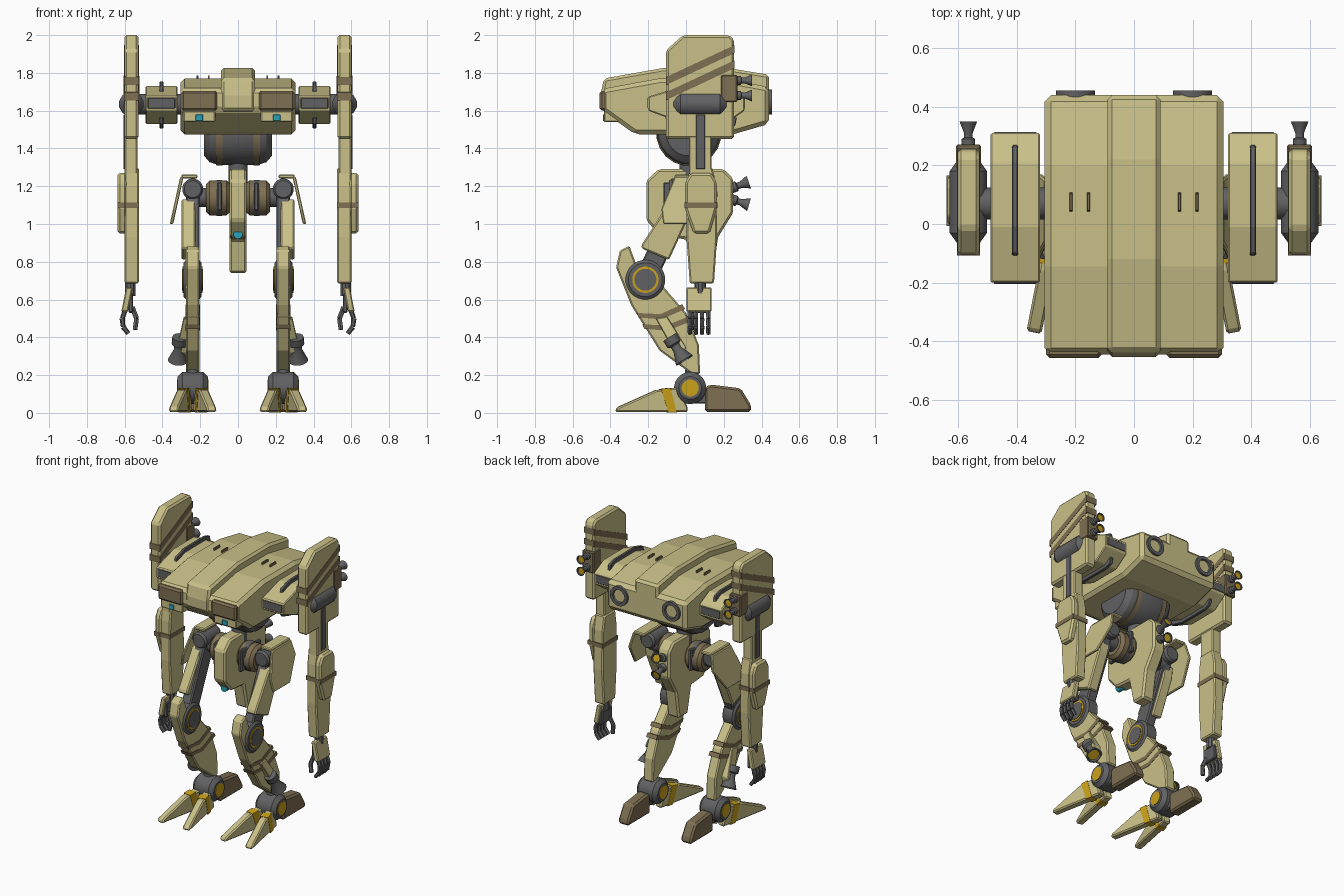
import bpy, bmesh, math
from mathutils import Vector, Matrix


def material(name, col):
    m = bpy.data.materials.new(name)
    m.diffuse_color = (*col, 1)
    return m


TAN = material("tan_armour", (0.59, 0.53, 0.25))
BROWN = material("brown_trim", (0.21, 0.16, 0.085))
DARK = material("dark_metal", (0.12, 0.12, 0.125))
GOLD = material("gold", (0.60, 0.36, 0.01))
CYAN = material("cyan_lamp", (0.02, 0.38, 0.52))


def finish(name, bm, mat, mir, bevel=0, smooth=False):
    bmesh.ops.recalc_face_normals(bm, faces=bm.faces)
    me = bpy.data.meshes.new(name)
    bm.to_mesh(me)
    bm.free()
    me.materials.append(mat)
    if smooth:
        me.shade_smooth()
        me.set_sharp_from_angle(angle=math.radians(32))
    ob = bpy.data.objects.new(name, me)
    bpy.context.collection.objects.link(ob)
    if bevel:
        b = ob.modifiers.new("bevel", 'BEVEL')
        b.width, b.segments, b.limit_method = bevel, 1, 'ANGLE'
        b.angle_limit = math.radians(25)
    if mir:
        ob.modifiers.new("mirror", 'MIRROR').use_mirror_merge = False
    return ob


def prism(name, pts, x0, x1, mat=TAN, mir=True, bevel=0.008, warp=None):
    """Side profile of (y, z) points extruded from x0 to x1."""
    bm = bmesh.new()
    a = [bm.verts.new((x0, y, z)) for y, z in pts]
    b = [bm.verts.new((x1, y, z)) for y, z in pts]
    bm.faces.new(a)
    bm.faces.new(b[::-1])
    for i in range(len(pts)):
        j = (i + 1) % len(pts)
        bm.faces.new((a[i], a[j], b[j], b[i]))
    if warp:
        for v in bm.verts:
            v.co = warp(v.co)
    return finish(name, bm, mat, mir, bevel)


def box(name, x0, x1, y0, y1, z0, z1, mat=TAN, mir=True, bevel=0.006, warp=None):
    return prism(name, [(y0, z0), (y1, z0), (y1, z1), (y0, z1)], x0, x1, mat, mir, bevel, warp)


def lathe(name, p, d, prof, mat=DARK, mir=True, n=24):
    """Profile of (distance, radius) pairs turned round direction d from point p."""
    bm = bmesh.new()
    M = Matrix.Translation(p) @ Vector(d).to_track_quat('Z', 'Y').to_matrix().to_4x4()
    rings = [[bm.verts.new(M @ Vector((r * math.cos(t), r * math.sin(t), h)))
              for t in (2 * math.pi * (k + .5) / n for k in range(n))] for h, r in prof]
    for a, b in zip(rings, rings[1:]):
        for k in range(n):
            bm.faces.new((a[k], a[(k + 1) % n], b[(k + 1) % n], b[k]))
    bm.faces.new(rings[0])
    bm.faces.new(rings[-1])
    return finish(name, bm, mat, mir, 0, True)


def rod(name, p, q, r, mat=DARK, n=6, r2=None):
    d = Vector(q) - Vector(p)
    return lathe(name, p, d, [(0, r), (d.length, r2 or r)], mat, True, n)


def nozzle(name, p, d, s=1.0, mir=True):
    prof = [(0, .024), (.025, .024), (.03, .015), (.045, .015), (.085, .031), (.085, .025), (.06, .016)]
    lathe(name, p, d, [(h * s, r * s) for h, r in prof], DARK, mir, 14)
    q = Vector(p) + Vector(d).normalized() * .068 * s
    lathe(name + "_glow", q, d, [(0, .018 * s), (.01 * s, .022 * s)], GOLD, mir, 14)


# Hull: two side bodies, raised spine, windows, sensors
prism("hull_body", [(-.445, 1.60), (-.445, 1.715), (-.145, 1.77), (.2, 1.77), (.44, 1.725), (.44, 1.53),
                    (.25, 1.475), (-.27, 1.475)], -.305, .305, TAN, False, .022)
prism("hull_spine", [(-.45, 1.60), (-.453, 1.68), (-.435, 1.77), (-.12, 1.826), (.22, 1.826), (.44, 1.79),
                     (.44, 1.57), (.2, 1.55), (-.2, 1.55)], -.09, .09, TAN, False, .015)
box("hull_window", .11, .3, -.457, -.38, 1.60, 1.705, BROWN, bevel=.012)
box("sensor_block", .12, .29, -.435, -.32, 1.54, 1.60)
box("sensor_lamp", .185, .225, -.44, -.42, 1.545, 1.58, CYAN, bevel=.003)
for x in (.155, .215):
    prism("roof_handle", [(.04, 1.76), (.045, 1.787), (.105, 1.787), (.11, 1.76)], x - .005, x + .005, BROWN, bevel=.002)
lathe("rear_port", (.2, .43, 1.645), (0, 1, 0), [(0, .067), (.025, .067), (.025, .045), (.005, .042)])
lathe("rear_port_disc", (.2, .43, 1.645), (0, 1, 0), [(0, .04), (.016, .04)], TAN)

# Belly turret drum and waist post
lathe("belly_drum", (-.18, .015, 1.48), (1, 0, 0), [(0, .12), (.03, .155), (.08, .17), (.28, .17), (.33, .155), (.36, .12)], DARK, False, 20)
lathe("belly_band", (.083, .015, 1.48), (1, 0, 0), [(0, .173), (.033, .171)], BROWN, True, 20)
lathe("waist_post", (0, .015, 1.2), (0, 0, 1), [(0, .05), (.2, .05)], DARK, False, 16)

# Shoulder boxes
prism("shoulder_box", [(-.2, 1.6), (-.2, 1.675), (-.01, 1.73), (.21, 1.73), (.31, 1.68), (.31, 1.6), (.21, 1.53), (-.01, 1.53)],
      .32, .49, TAN, True, .006)
box("shoulder_front_vent", .332, .478, -.204, -.15, 1.612, 1.668, DARK, bevel=.003)
box("shoulder_rear_vent", .332, .478, .28, .313, 1.612, 1.668, DARK, bevel=.003)
for s in (1, -1):
    hp = [(-.11, .065), (-.1, .098), (-.01, .124), (.21, .124), (.26, .11), (.27, .065)]
    prism("shoulder_rail", [(y, 1.63 + s * h) for y, h in hp], .395, .416, DARK, bevel=.004)
lathe("shoulder_axle", (.27, .07, 1.635), (1, 0, 0), [(0, .055), (.29, .055)])
lathe("shoulder_capsule", (.565, -.065, 1.635), (0, 1, 0), [(0, .04), (.035, .066), (.245, .066), (.28, .04)], DARK, True, 12)

# Shoulder shields with stripes and thrusters
prism("shield", [(-.105, 1.45), (-.105, 1.92), (-.015, 2), (.23, 2), (.255, 1.975), (.255, 1.45)], .527, .602, TAN, True, .012)
for z in (1.735, 1.655):
    prism("shield_stripe", [(-.107, z), (-.107, z + .042), (.257, z + .212), (.257, z + .17)], .525, .604, BROWN, bevel=0)
box("thruster_block", .522, .607, .185, .272, 1.645, 1.79, BROWN)
for z in (1.76, 1.68):
    nozzle("shield_thruster", (.565, .265, z), (0, 1, 0))

# Arms
box("upper_arm", .533, .6, .015, .135, 1.26, 1.6)
box("arm_piston", .54, .606, .052, .1, 1.29, 1.58, DARK, bevel=.003)
prism("forearm", [(.02, 1.3), (.14, 1.3), (.16, 1.2), (.165, .93), (.148, .685), (.02, .685), (.002, .93), (.005, 1.2)], .525, .6)
prism("elbow_guard", [(.025, 1.27), (.135, 1.27), (.163, 1.22), (.163, 1.08), (.125, .95), (.04, .95), (-.005, 1.08), (-.005, 1.22)],
      .59, .637, TAN, True, .012)
box("forearm_stripe", .523, .602, .0, .167, 1.085, 1.115, BROWN, bevel=0)
box("elbow_stripe", .6, .639, -.007, .165, 1.085, 1.115, BROWN, bevel=0)
lathe("wrist", (.57, .075, .62), (0, 0, 1), [(0, .03), (.08, .03)], DARK, True, 10)
box("hand_plate", .57, .605, .002, .135, .535, .665, warp=lambda v: Vector((v.x + (.6 - v.z) * .2, v.y, v.z)))
box("palm", .555, .58, .015, .125, .53, .63, DARK)
for y in (.02, .052, .085, .118):
    path = [(.595, y, .55), (.613, y, .5), (.608, y, .455), (.58, y, .42)]
    for a, b in zip(path, path[1:]):
        rod("finger", a, b, .014, r2=.012)
for a, b in (((.56, .04, .56), (.537, .03, .5)), ((.537, .03, .5), (.545, .025, .44))):
    rod("thumb", a, b, .014)

# Pelvis keel with lamp and thrusters
prism("pelvis_keel", [(-.21, 1.23), (-.145, 1.29), (.2, 1.29), (.25, 1.24), (.25, 1.06), (.17, .93), (.14, .74), (.04, .74),
                      (.0, .92), (-.13, .93), (-.21, 1.02)], -.046, .046, TAN, False, .012)
lathe("keel_lamp", (0, -.1, .945), (0, -1, 0), [(0, .024), (.055, .024)], CYAN, False, 12)
nozzle("keel_thruster_upper", (0, .24, 1.19), (0, 1, .35), 1.15, False)
nozzle("keel_thruster_lower", (0, .24, 1.13), (0, 1, -.3), 1.15, False)

# Hips
lathe("hip_drum", (.04, 0, 1.138), (1, 0, 0), [(0, .075), (.02, .095), (.11, .095), (.13, .075)], BROWN, True, 12)
lathe("hip_drum_ring", (.085, 0, 1.138), (1, 0, 0), [(0, .099), (.03, .099)], DARK, True, 12)
box("hip_vent", .085, .11, -.12, .1, 1.07, 1.22, DARK)
lathe("hip_axle", (.15, 0, 1.14), (1, 0, 0), [(0, .05), (.08, .05)])
lathe("hip_joint", (.24, -.09, 1.185), (0, 1, 0), [(0, .045), (.015, .056), (.165, .056), (.18, .045)], DARK, True, 16)
skirt = [(-.06, 1.25), (.15, 1.25), (.17, 1.15), (.06, 1.0), (-.12, 1.0), (-.13, 1.08)]
prism("hip_skirt", skirt, .288, .306, TAN, True, .005, lambda v: Vector((v.x + (1.25 - v.z) * .22, v.y, v.z)))
box("hip_skirt_roof", .215, .3, -.06, .15, 1.24, 1.262)

# Thighs and knees
prism("thigh_armour", [(-.08, 1.13), (-.235, .89), (-.235, .87), (-.09, .81), (.02, 1.05), (.03, 1.13)], .225, .3)
prism("thigh_strut", [(-.05, 1.2), (-.265, .73), (-.165, .68), (.06, 1.17)], .205, .275, DARK)
lathe("knee_joint", (.193, -.215, .705), (1, 0, 0), [(0, .09), (.012, .105), (.083, .105), (.095, .09)])
lathe("knee_ring", (.188, -.215, .705), (1, 0, 0), [(0, .07), (.105, .07)], GOLD)
lathe("knee_cap", (.185, -.215, .705), (1, 0, 0), [(0, .058), (.111, .058)])

# Shins with stripes and side thruster pods
prism("shin", [(-.37, .77), (-.35, .86), (-.3, .885), (-.265, .79), (-.13, .68), (.0, .53), (.068, .36), (.075, .205),
               (.03, .205), (-.14, .33), (-.29, .57)], .203, .276)
for z in (.505, .445):
    y = -.25 + (.505 - z) * .5
    prism("shin_stripe", [(y, z), (y + .12, z - .01), (.04 - (z - .445) * .75, z + .045), (.025 - (z - .445) * .75, z + .07),
                          (y + .115, z + .018), (y - .012, z + .024)], .201, .278, BROWN, bevel=0)
prism("shin_pod", [(-.16, .5), (-.1, .51), (0, .35), (-.01, .29), (-.06, .32)], .265, .285, TAN, True, .004,
      lambda v: Vector((v.x + (max(0, .52 - v.z) * .22 if v.x > .27 else 0), v.y, v.z)))
nozzle("shin_thruster", (.307, -.085, .4), (.08, .5, -.8), 1.7)

# Ankles and feet
lathe("ankle", (.16, .022, .132), (1, 0, 0), [(0, .06), (.025, .085), (.135, .085), (.16, .06)])
lathe("ankle_cap", (.156, .022, .132), (1, 0, 0), [(0, .045), (.168, .045)], GOLD)
lathe("ankle_post", (.24, .03, .14), (0, 0, 1), [(0, .04), (.09, .035)], DARK, True, 12)
for s in (1, -1):
    turn = Matrix.Translation((.24, .02, 0)) @ Matrix.Rotation(s * math.radians(11), 4, 'Z') @ Matrix.Translation((-.24, -.02, 0))
    x0, x1 = .24 + s * .025 - .026, .24 + s * .025 + .026
    prism("front_toe", [(-.385, .005), (-.375, .03), (-.17, .12), (-.05, .135), (0, .03), (0, .005)], x0, x1, TAN, True, .008,
          lambda v: turn @ v)
    prism("toe_stripe", [(-.105, .003), (-.145, .126), (-.095, .133), (-.06, .003)], x0 - .002, x1 + .002, GOLD, True, 0,
          lambda v: turn @ v)
prism("heel", [(.1, .135), (.13, .15), (.29, .13), (.345, .04), (.345, .005), (.1, .005)], .2, .28, BROWN, True, .012)
box("heel_link", .21, .27, .03, .13, .05, .13, DARK)
